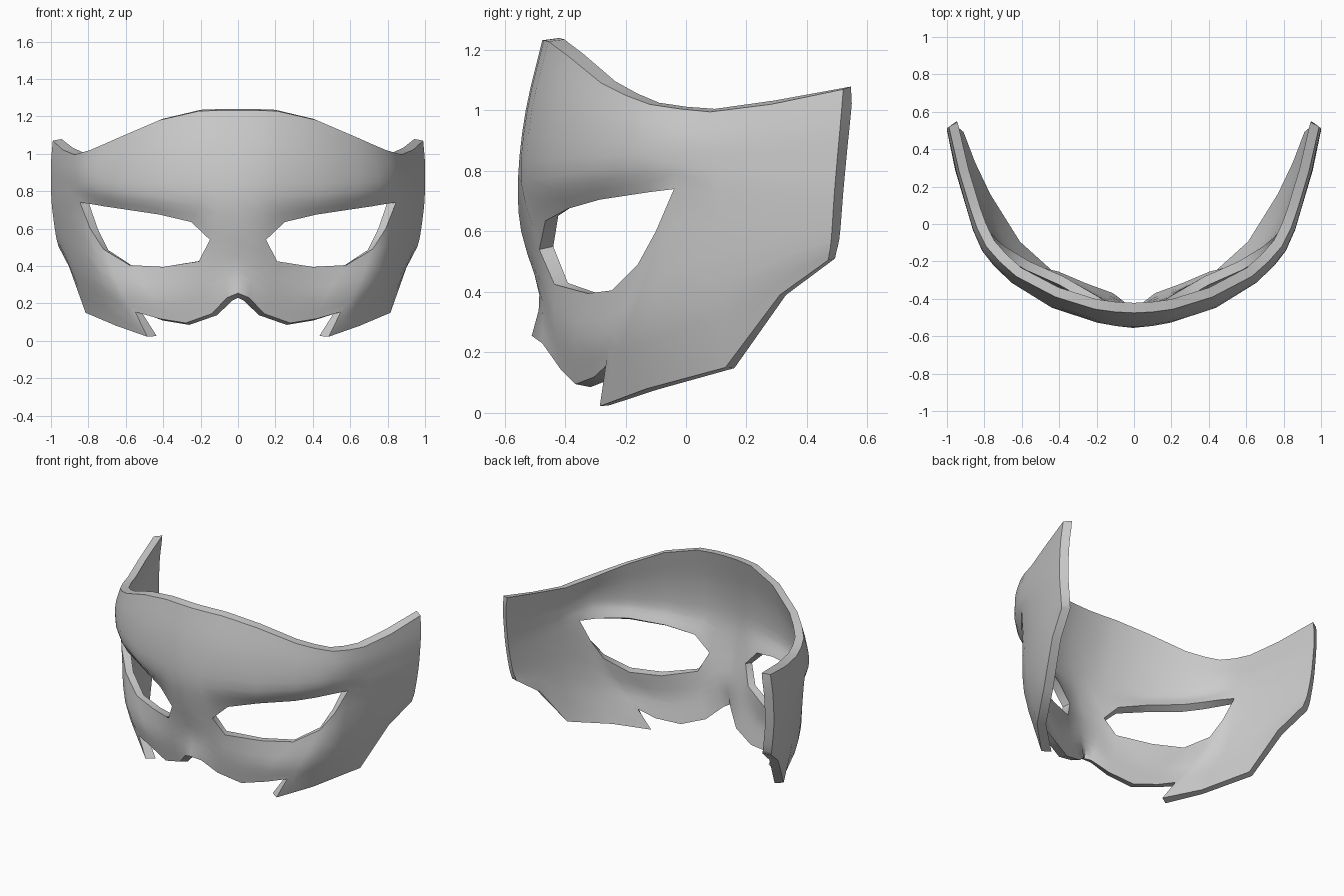
import bpy
import bmesh
import math
from mathutils import Vector

cube = bpy.data.objects.get("Cube")
if cube:
    bpy.data.objects.remove(cube, do_unlink=True)

STEPS = 3          # faces between neighbouring guide rows
THICKNESS = 0.05
FLARE = 0.02       # how far the inner wall reaches past the outer one


def material(name, colour):
    mat = bpy.data.materials.new(name)
    mat.use_nodes = True
    mat.diffuse_color = colour
    mat.node_tree.nodes["Principled BSDF"].inputs["Base Color"].default_value = colour
    return mat


def row(*points):
    return [Vector(p) for p in points]


# Guide rows of the left half, each running from the nose line to the back edge
top_edge = row((0, -.475, 1.232), (.1, -.47, 1.232), (.21, -.455, 1.228), (.42, -.39, 1.18),
               (.63, -.28, 1.09), (.72, -.2, 1.05), (.79, -.12, 1.02), (.84, -.02, 1.005),
               (.875, .08, .995), (.935, .28, 1.02), (.99, .52, 1.07))
forehead = row((0, -.53, 1), (.1, -.525, 1), (.205, -.51, 1), (.43, -.435, .98),
               (.65, -.305, .95), (.74, -.22, .93), (.81, -.14, .92), (.86, -.03, .91),
               (.895, .09, .9), (.95, .285, .92), (1, .51, .95))
brow = row((0, -.555, .78), (.1, -.545, .76), (.2, -.525, .77), (.44, -.445, .78),
           (.65, -.315, .8), (.75, -.22, .81), (.81, -.14, .82), (.86, -.03, .82),
           (.9, .1, .82), (.955, .29, .83), (1, .5, .84))
upper_lid = row((0, -.545, .6), (.15, -.485, .54), (.25, -.465, .635), (.42, -.39, .675),
                (.62, -.285, .705), (.71, -.2, .718), (.78, -.12, .73), (.845, -.04, .74),
                (.9, .11, .72), (.955, .29, .72), (.995, .49, .72))
lower_lid = row(upper_lid[0], upper_lid[1], (.21, -.435, .425), (.4, -.325, .395),
                (.58, -.245, .405), (.72, -.16, .49), (.79, -.1, .6), *upper_lid[7:])
cheek = row((0, -.485, .39), (.08, -.475, .37), (.19, -.435, .29), (.32, -.37, .25),
            (.47, -.315, .25), (.63, -.245, .27), (.71, -.18, .3), (.79, -.06, .35),
            (.87, .12, .42), (.94, .31, .51), (.975, .48, .57))
bottom_edge = row((0, -.51, .255), (.06, -.475, .23), (.14, -.415, .145), (.28, -.365, .095),
                  (.42, -.305, .118), (.55, -.265, .155), (.485, -.285, .022), (.65, -.13, .08),
                  (.815, .13, .15), (.9, .31, .39), (.96, .47, .505))


def smooth_path(points):
    """Resample a column of guide points with a Catmull-Rom curve."""
    ends = [2 * points[0] - points[1]] + points + [2 * points[-1] - points[-2]]
    path = []
    for a, b, c, d in zip(ends, ends[1:], ends[2:], ends[3:]):
        for i in range(STEPS):
            t = i / STEPS
            path.append(b + t * (c - a) / 2 + t * t * (a - 2.5 * b + 2 * c - d / 2)
                        + t * t * t * (1.5 * (b - c) + (d - a) / 2))
    return path + [points[-1]]


def columns():
    """Give each column as an upper and a lower path, split where the eye is open."""
    upper_rows = zip(top_edge, forehead, brow, upper_lid)
    lower_rows = zip(lower_lid, cheek, bottom_edge)
    for upper, lower in zip(upper_rows, lower_rows):
        if upper[-1] == lower[0]:
            path = smooth_path(list(upper) + list(lower[1:]))
            yield path[:3 * STEPS + 1], path[3 * STEPS:]
        else:
            yield smooth_path(list(upper)), smooth_path(list(lower))


def on_eye(point):
    return point.y < 0 and .3 < point.z < .9


def rim_directions(edges):
    """Find, for each vertex of the outer outline, the way out along the surface."""
    directions = {}
    for edge in edges:
        a, b = edge.verts
        face = edge.link_faces[0]
        middle = (a.co + b.co) / 2
        if on_eye(middle):
            continue
        out = (b.co - a.co).cross(face.normal).normalized()
        if out.dot(middle - face.calc_center_median()) < 0:
            out.negate()
        for v in (a, b):
            directions[v] = directions.get(v, Vector()) + out
    return directions


def add_wall(bm):
    """Give the sheet an inner wall and a sloping rim."""
    bm.normal_update()
    faces = list(bm.faces)
    border = [e for e in bm.edges if e.is_boundary]
    directions = rim_directions(border)
    border_pairs = [(e.link_loops[0].vert, e.link_loops[0].link_loop_next.vert) for e in border]
    inner = {}
    for v in list(bm.verts):
        flare = directions.get(v, Vector()).normalized() * FLARE
        inner[v] = bm.verts.new(v.co - v.normal * THICKNESS + flare)
    for face in faces:
        bm.faces.new([inner[v] for v in reversed(face.verts)])
    for a, b in border_pairs:
        bm.faces.new((b, a, inner[a], inner[b]))


# Outer sheet: on each side, two bands of faces that meet at the eye corners
bm = bmesh.new()
pairs = list(columns())
for side in (1, -1):
    for band in range(2):
        grid = [[bm.verts.new((p.x * side, p.y, p.z)) for p in pair[band]] for pair in pairs]
        for left, right in zip(grid, grid[1:]):
            for i in range(len(left) - 1):
                corners = (left[i], left[i + 1], right[i + 1], right[i])
                bm.faces.new(corners[::side])
bmesh.ops.remove_doubles(bm, verts=bm.verts, dist=0.0005)
add_wall(bm)

mesh = bpy.data.meshes.new("mask")
bm.to_mesh(mesh)
bm.free()
mask = bpy.data.objects.new("mask", mesh)
bpy.context.collection.objects.link(mask)
mesh.materials.append(material("plain grey", (.6, .6, .6, 1)))

# Smooth surface with crisp rims
bpy.ops.object.select_all(action='DESELECT')
mask.select_set(True)
bpy.context.view_layer.objects.active = mask
bpy.ops.object.shade_smooth_by_angle(angle=math.radians(55))
